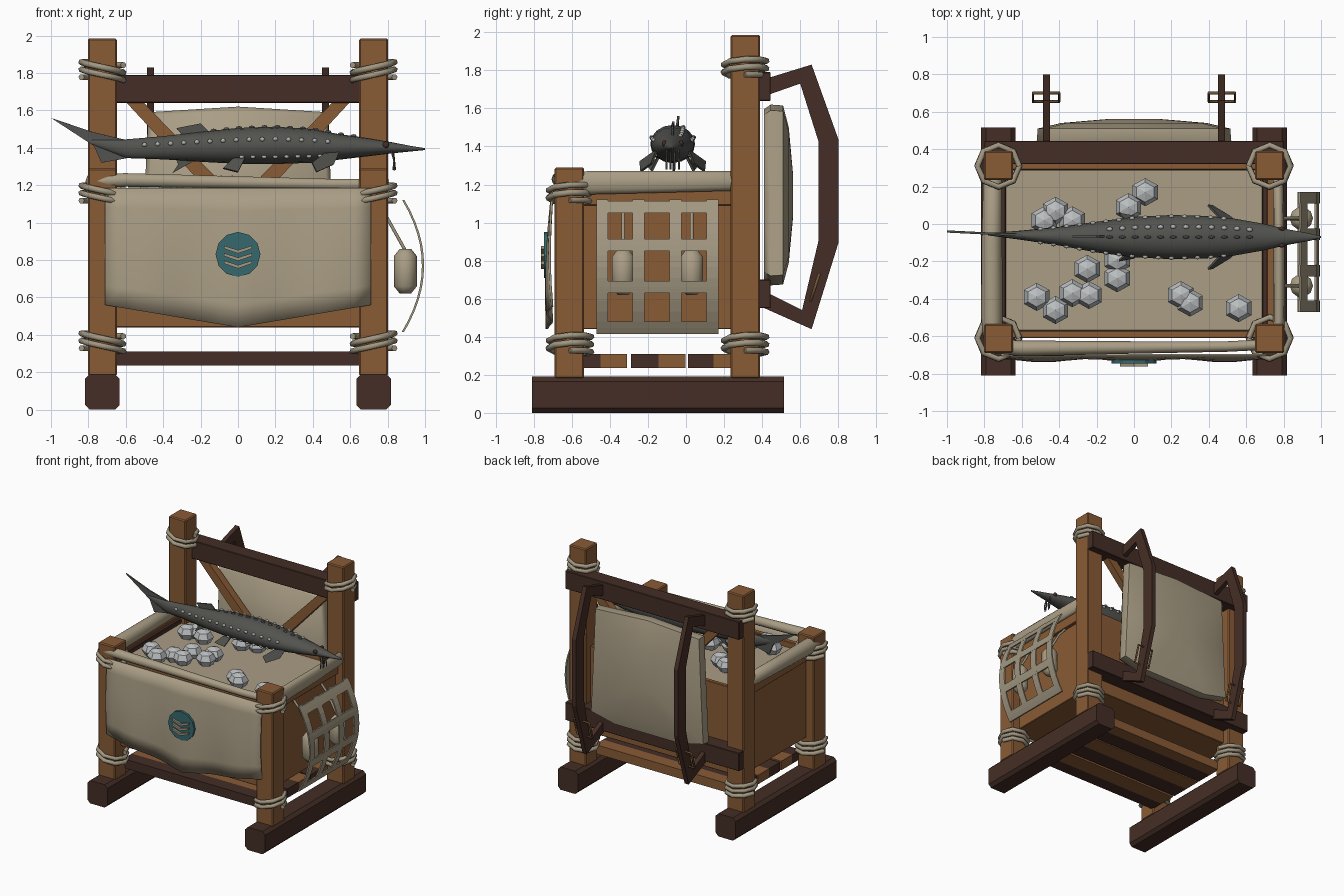
import bpy, bmesh, math
from mathutils import Vector

if "Cube" in bpy.data.objects:
    bpy.data.objects.remove(bpy.data.objects["Cube"])


def mat(name, *rgb):
    m = bpy.data.materials.new(name)
    m.diffuse_color = (*rgb, 1)
    m.use_nodes = True
    m.node_tree.nodes["Principled BSDF"].inputs["Base Color"].default_value = m.diffuse_color
    return m


WOOD = mat("wood", .25, .105, .036)
DARK = mat("dark_wood", .058, .027, .019)
CLOTH = mat("canvas", .40, .34, .235)
ROPE = mat("rope", .36, .31, .22)
TEAL = mat("teal", .035, .14, .15)
FISH = mat("fish_skin", .085, .085, .078)
BRASS = mat("buckle", .16, .09, .035)
ICE = mat("ice", .5, .52, .53)
SCUTE = mat("scute", .42, .43, .41)


def finish(name, bm, m, smooth=0, bevel=0, solid=0):
    bmesh.ops.recalc_face_normals(bm, faces=bm.faces)
    me = bpy.data.meshes.new(name)
    bm.to_mesh(me)
    bm.free()
    ob = bpy.data.objects.new(name, me)
    bpy.context.collection.objects.link(ob)
    me.materials.append(m)
    if bevel:
        b = ob.modifiers.new("bevel", 'BEVEL')
        b.width, b.segments = bevel, 1
    if solid:
        s = ob.modifiers.new("solid", 'SOLIDIFY')
        s.thickness, s.offset = solid, 0
    if smooth:
        bpy.ops.object.select_all(action='DESELECT')
        ob.select_set(True)
        bpy.context.view_layer.objects.active = ob
        bpy.ops.object.shade_smooth_by_angle(angle=math.radians(smooth))
    return ob


def skin(name, rings, m, **kw):
    """Closed solid through a list of equal-length point rings."""
    bm = bmesh.new()
    vs = [[bm.verts.new(p) for p in r] for r in rings]
    n = len(vs[0])
    for a, b in zip(vs, vs[1:]):
        for i in range(n):
            bm.faces.new((a[i], a[(i + 1) % n], b[(i + 1) % n], b[i]))
    bm.faces.new(vs[0])
    bm.faces.new(vs[-1])
    return finish(name, bm, m, **kw)


def put(axis, u, v, w):
    return [(w, u, v), (u, w, v), (u, v, w)][axis]


def prism(name, pts, axis, a, b, m, **kw):
    return skin(name, [[put(axis, u, v, w) for u, v in pts] for w in (a, b)], m, **kw)


def box(name, x0, x1, y0, y1, z0, z1, m, bevel=.004):
    return prism(name, [(x0, y0), (x1, y0), (x1, y1), (x0, y1)], 2, z0, z1, m, bevel=bevel)


def loft(name, axis, stations, m, n=12, **kw):
    """Stations: (u, v, w along axis, radius u, radius v)."""
    ang = [2 * math.pi * i / n for i in range(n)]
    return skin(name, [[put(axis, u + ru * math.cos(t), v + rv * math.sin(t), w) for t in ang]
                       for u, v, w, ru, rv in stations], m, **kw)


def cord(name, pts, r, m, cyclic=False):
    c = bpy.data.curves.new(name, 'CURVE')
    c.dimensions, c.bevel_depth, c.bevel_resolution, c.use_fill_caps = '3D', r, 1, True
    s = c.splines.new('POLY')
    s.points.add(len(pts) - 1)
    for p, q in zip(s.points, pts):
        p.co = (*q, 1)
    s.use_cyclic_u = cyclic
    c.materials.append(m)
    ob = bpy.data.objects.new(name, c)
    bpy.context.collection.objects.link(ob)
    bpy.ops.object.select_all(action='DESELECT')
    ob.select_set(True)
    bpy.context.view_layer.objects.active = ob
    bpy.ops.object.convert(target='MESH')


def ball(name, loc, scale, m, u=6, v=4, smooth=80):
    bm = bmesh.new()
    bmesh.ops.create_uvsphere(bm, u_segments=u, v_segments=v, radius=1)
    for p in bm.verts:
        p.co = Vector([loc[i] + p.co[i] * scale[i] for i in range(3)])
    return finish(name, bm, m, smooth=smooth)


def lashing(x, y, z):
    s = 1 if x > 0 else -1
    pts = [(x + s * .112 * math.cos(t * math.pi / 4), y + .112 * math.sin(t * math.pi / 4),
            z - .05 + .1 * t / 20 + .018 * math.cos(t * math.pi / 4)) for t in range(21)]
    cord("rope_lashing", pts, .017, ROPE)


# skids, posts, lashings, straps and side panels on both sides
for s in (-1, 1):
    x = s * .725
    skid = [(-.092, .03), (-.067, .005), (.067, .005), (.092, .03), (.092, .165), (.067, .19), (-.067, .19), (-.092, .165)]
    prism("skid", [(x + u, z - (.005 if z < .1 else 0)) for u, z in skid], 1, -.81, .515, DARK)
    box("front_post", x - .077, x + .077, -.69, -.535, .18, 1.29, WOOD, .008)
    box("back_post", x - .077, x + .077, .235, .39, .18, 1.985, WOOD, .008)
    for y, z in ((-.61, .36), (-.61, 1.15), (.31, .36), (.31, 1.81)):
        lashing(x, y, z)
    box("side_panel", s * .69, s * .73, -.55, .25, .44, 1.13, WOOD)
    box("inner_rail", s * .685, s * .715, -.55, .25, 1.08, 1.16, DARK)
    box("side_rail", s * .71, s * .755, -.55, .25, 1.09, 1.18, WOOD)
    prism("diagonal_brace", [(s * .66, 1.71), (s * .57, 1.71), (s * .03, 1.15), (s * .14, 1.15)],
          1, .33, .39, WOOD)
    outer = [(.40, 1.75), (.66, 1.83), (.80, 1.44), (.80, .89), (.66, .44), (.39, .56)]
    inner = [(.39, .65), (.61, .54), (.695, .90), (.695, 1.43), (.60, 1.73), (.40, 1.66)]
    prism("shoulder_strap", outer + inner, 0, s * .45, s * .487, DARK)
    bx = s * .47
    cord("strap_buckle", [(bx - .07, .655, .59), (bx + .07, .655, .59),
                          (bx + .07, .70, .73), (bx - .07, .70, .73)], .009, BRASS, True)

# crate walls, floor and cross bars
box("front_panel", -.66, .66, -.61, -.57, .44, 1.17, WOOD)
box("back_panel", -.66, .66, .29, .325, .44, 1.16, WOOD)
box("crate_floor", -.70, .70, -.58, .30, .44, .475, WOOD)
box("cloth_bed", -.69, .69, -.57, .29, 1.09, 1.125, CLOTH)
for z in (1.64, .55):
    box("back_crossbar", -.80, .80, .32, .445, z, z + .15, DARK)
slats = [-.56, -.45, -.31, -.29, -.145, -.003, .01, .145, .25]
for i, m in ((0, DARK), (1, WOOD), (3, DARK), (4, WOOD), (6, DARK), (7, WOOD)):
    box("floor_slat", -.66, .66, slats[i], slats[i + 1], .235, .31, m, 0)

# rolled canvas around the rim
loft("left_canvas_roll", 1, [(-.755, 1.21, -.64, .045, .05), (-.76, 1.21, -.5, .058, .065),
     (-.76, 1.215, -.1, .055, .058), (-.755, 1.22, .25, .05, .055), (-.755, 1.22, .28, .03, .03)],
     CLOTH, 10, smooth=60)
loft("right_canvas_roll", 1, [(.77, 1.21, -.64, .028, .05), (.775, 1.21, -.5, .032, .065),
     (.775, 1.215, -.1, .03, .06), (.77, 1.22, .25, .028, .055), (.77, 1.22, .28, .018, .03)],
     CLOTH, 10, smooth=60)
loft("front_canvas_roll", 0, [(-.65, 1.22, -.8, .035, .042), (-.665, 1.228, -.6, .042, .038),
     (-.66, 1.215, 0, .033, .034), (-.655, 1.205, .5, .028, .03), (-.64, 1.205, .8, .028, .03)],
     CLOTH, 10, smooth=60)

# hanging front cloth with soft folds
bm = bmesh.new()
bmesh.ops.create_grid(bm, x_segments=16, y_segments=6, size=1)
for v in bm.verts:
    x, t = v.co.x * .71, (1 - v.co.y) / 2
    low = .44 + .12 * abs(v.co.x)
    v.co = Vector((x, -.70 - .025 * math.sin(t * 2.4) - .014 * t * math.cos(x * 13), 1.185 + (low - 1.185) * t))
finish("front_cloth", bm, CLOTH, solid=.012, smooth=40)
ring = [(.12 * math.cos(math.pi * i / 6), .83 + .12 * math.sin(math.pi * i / 6)) for i in range(12)]
prism("round_patch", ring, 1, -.746, -.725, TEAL)
for z in (.785, .825, .865):
    prism("patch_ridge", [(-.075, z + .012), (0, z - .012), (.075, z + .012), (.075, z - .004),
                          (0, z - .03), (-.075, z - .004)], 1, -.762, -.74, ROPE)

# padded back cushion
pad = [(-.48, 1.59), (0, 1.62), (.48, 1.59), (.50, 1.13), (.52, .72), (.3, .67), (-.3, .67), (-.52, .72), (-.50, 1.13)]
skin("back_cushion", [[(x * k, y, 1.14 + (z - 1.14) * k) for x, z in pad] for y, k in
     ((.41, .95), (.445, 1), (.51, .99), (.54, .75), (.562, .25))], CLOTH, smooth=60)


# bowed net and floats on the right side
def net_strip(y0, y1, z0, z1):
    n = max(2, round((z1 - z0) / .06))
    zs = [z0 + (z1 - z0) * i / n for i in range(n + 1)]
    bow = [(.995 - .108 * ((z - .77) / .355) ** 2, z) for z in zs]
    rim = bow + [(x - .012, z) for x, z in reversed(bow)]
    skin("net_strip", [[(x, y, z) for x, z in rim] for y in (y0, y1)], ROPE)


for y in (-.44, -.25, -.055, .14):
    net_strip(y - .031, y + .031, .415, 1.12)
for z in (.415, .63, .85, 1.05):
    net_strip(-.471, .171, z, z + .064)
for y in (-.33, .03):
    loft("net_float", 2, [(.895, y, .62, .03, .03), (.895, y, .66, .062, .062),
         (.895, y, .82, .062, .062), (.895, y, .86, .03, .03)], CLOTH, 10, smooth=60)
    cord("float_cord", [(.73, y, 1.10), (.80, y, 1.02), (.895, y, .85)], .01, ROPE)

# ice lumps, heaped higher to the left
for x, y in ((-.42, .07), (-.48, .02), (-.33, .02), (-.03, .09), (.06, .17), (-.25, -.24), (-.09, -.19),
             (-.09, -.29), (-.52, -.39), (-.42, -.46), (-.33, -.37), (-.24, -.38), (.25, -.38), (.30, -.42), (.56, -.45)):
    ball("ice_lump", (x, y, 1.165 + (.025 if x < 0 else 0)), (.078, .075, .062), ICE, 6, 4, 0)

# fish body: y, z, x, half width, half height
body = [(-.055, 1.43, -.78, .006, .012), (-.06, 1.395, -.6, .025, .05), (-.065, 1.40, -.4, .05, .062),
        (-.07, 1.405, -.2, .082, .08), (-.07, 1.41, 0, .108, .096), (-.07, 1.413, .2, .118, .1),
        (-.07, 1.41, .4, .113, .09), (-.07, 1.405, .53, .1, .07), (-.07, 1.403, .7, .07, .048),
        (-.07, 1.40, .82, .042, .03), (-.07, 1.395, .93, .022, .014), (-.07, 1.393, 1.0, .005, .005)]
loft("fish_body", 0, body, FISH, 16, smooth=40)


def on_body(x, deg):
    for a, b in zip(body, body[1:]):
        if a[2] <= x <= b[2]:
            k = (x - a[2]) / (b[2] - a[2])
            y, z, _, ry, rz = [p + (q - p) * k for p, q in zip(a, b)]
            t = math.radians(deg)
            return (x, y + ry * math.cos(t), z + rz * math.sin(t))


# bony scutes, eyes and barbels
for i in range(15):
    for deg in (20, 160):
        ball("side_scute", on_body(-.5 + i * .07, deg), (.016, .012, .012), SCUTE)
for i in range(12):
    ball("back_scute", on_body(-.13 + i * .068, 62), (.018, .013, .012), SCUTE)
    ball("back_spine", on_body(-.13 + i * .068, 90), (.02, .008, .01), FISH)
for i in range(8):
    for deg in (-38, 218):
        ball("belly_scute", on_body(.02 + i * .06, deg), (.016, .01, .01), SCUTE)
for deg in (25, 155):
    ball("fish_eye", on_body(.79, deg), (.018, .012, .018), DARK, 10, 6)
for i in range(4):
    cord("barbel", [(.82 + .01 * (i % 2), -.1 + i * .02, 1.385), (.835, -.103 + i * .022, 1.33),
                    (.83 + .01 * (i % 2), -.103 + i * .022, 1.28)], .005, FISH)


def fin(name, pts):
    bm = bmesh.new()
    bm.faces.new([bm.verts.new(p) for p in pts])
    finish(name, bm, FISH, solid=.012)


# fins
fin("tail_fin", [(x, -.06 + .02 * max(0, -x - .6) / .4, z) for x, z in
                 ((-1, 1.56), (-.78, 1.485), (-.59, 1.44), (-.59, 1.345), (-.73, 1.32), (-.77, 1.41))])
fin("dorsal_fin", [(x, -.067, z) for x, z in ((-.14, 1.47), (-.2, 1.53), (-.33, 1.505), (-.3, 1.47), (-.33, 1.44))])
fin("anal_fin", [(x, -.065, z) for x, z in ((-.2, 1.35), (-.35, 1.265), (-.32, 1.31), (-.34, 1.36))])
for s in (-1, 1):
    fin("pectoral_fin", [(x, -.07 + s * d, z) for x, d, z in
                         ((.54, .085, 1.375), (.46, .1, 1.37), (.395, .17, 1.32), (.42, .165, 1.27), (.51, .11, 1.31))])
    fin("pelvic_fin", [(x, -.07 + s * d, z) for x, d, z in
                       ((.04, .07, 1.35), (-.03, .075, 1.34), (-.08, .125, 1.29), (.0, .11, 1.27))])
